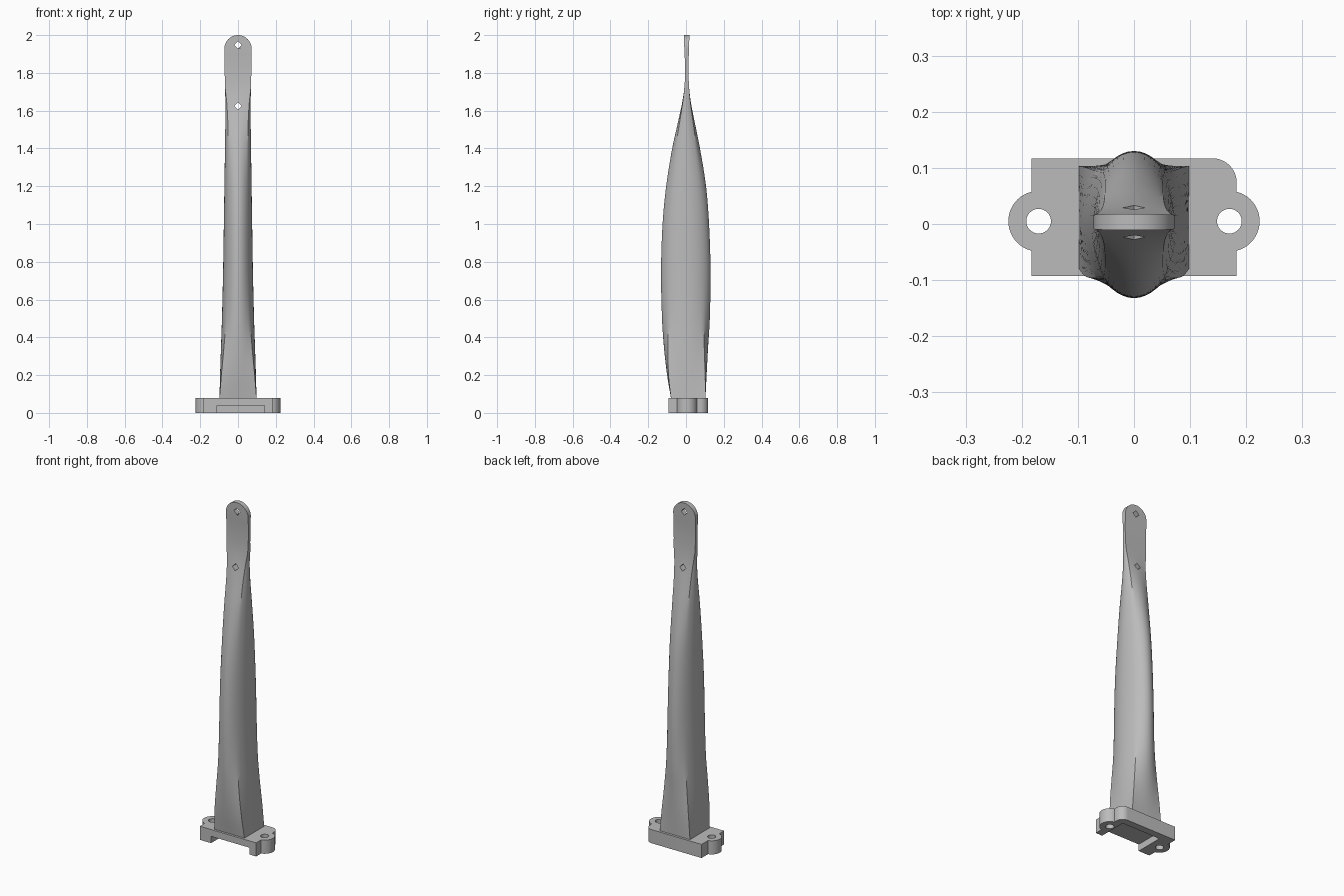
import bpy, bmesh
from math import sin, cos, pi, sqrt, radians, asin

cube = bpy.data.objects.get("Cube")
if cube:
    bpy.data.objects.remove(cube, do_unlink=True)

grey = bpy.data.materials.new("plain grey")
grey.use_nodes = True
grey.diffuse_color = (0.5, 0.5, 0.5, 1)
grey.node_tree.nodes["Principled BSDF"].inputs["Base Color"].default_value = (0.5, 0.5, 0.5, 1)


def make_object(name, bm):
    bmesh.ops.recalc_face_normals(bm, faces=bm.faces)
    mesh = bpy.data.meshes.new(name)
    bm.to_mesh(mesh)
    bm.free()
    obj = bpy.data.objects.new(name, mesh)
    bpy.context.collection.objects.link(obj)
    mesh.materials.append(grey)
    return obj


def prism(name, outline, z0, z1):
    bm = bmesh.new()
    face = bm.faces.new([bm.verts.new((x, y, z0)) for x, y in outline])
    top = bmesh.ops.extrude_face_region(bm, geom=[face])["geom"]
    bmesh.ops.translate(bm, vec=(0, 0, z1 - z0),
                        verts=[v for v in top if isinstance(v, bmesh.types.BMVert)])
    return make_object(name, bm)


def arc(cx, cy, r, a0, a1, n=20):
    return [(cx + r * cos(a0 + (a1 - a0) * i / n), cy + r * sin(a0 + (a1 - a0) * i / n))
            for i in range(n + 1)]


def cut(obj, cutter):
    cutter.hide_render = True
    cutter.hide_viewport = True
    mod = obj.modifiers.new(cutter.name, "BOOLEAN")
    mod.operation = "DIFFERENCE"
    mod.solver = "EXACT"
    mod.object = cutter


def apply_and_smooth(obj, cutters):
    bpy.ops.object.select_all(action="DESELECT")
    obj.select_set(True)
    bpy.context.view_layer.objects.active = obj
    for mod in list(obj.modifiers):
        bpy.ops.object.modifier_apply(modifier=mod.name)
    bpy.ops.object.shade_smooth_by_angle(angle=radians(30))
    for c in cutters:
        bpy.data.objects.remove(c, do_unlink=True)


# Mounting foot: plate with a round ear each side and one rounded corner
HALF, FRONT, BACK, THICK = 0.183, -0.093, 0.117, 0.08
EAR_X, EAR_Y, EAR_R = 0.17, 0.005, 0.054
bite = pi / 2 - asin((HALF - EAR_X) / EAR_R)
outline = [(-HALF, FRONT), (HALF, FRONT)]
outline += arc(EAR_X, EAR_Y, EAR_R, -bite, bite)
outline += arc(HALF - 0.043, BACK - 0.043, 0.043, 0, pi / 2, 10)
outline += [(-HALF, BACK)]
outline += arc(-EAR_X, EAR_Y, EAR_R, pi - bite, pi + bite)
foot = prism("mounting_foot", outline, 0, THICK)

# Bolt holes and the slot under the foot, open at the front
cutters = [prism("bolt_hole", arc(s * EAR_X, EAR_Y, 0.022, 0, 2 * pi, 32)[:-1], -0.1, 0.2)
           for s in (-1, 1)]
slot = [(-0.11, -0.2), (0.14, -0.2), (0.14, 0.075), (-0.11, 0.075)]
cutters.append(prism("foot_slot", slot, -0.1, 0.04))
for c in cutters:
    cut(foot, c)
apply_and_smooth(foot, cutters)


# Blade: lofted sections, square at the foot, oval in the middle, flat at the tip
# columns: height, half width, front y, back y, squareness
STATIONS = [
    (0.08, 0.098, -0.080, 0.103, 1.0),
    (0.20, 0.095, -0.100, 0.109, 0.75),
    (0.35, 0.090, -0.117, 0.117, 0.4),
    (0.50, 0.085, -0.127, 0.126, 0.12),
    (0.75, 0.079, -0.132, 0.130, 0.0),
    (1.00, 0.075, -0.124, 0.122, 0.0),
    (1.20, 0.072, -0.105, 0.106, 0.03),
    (1.40, 0.069, -0.073, 0.074, 0.15),
    (1.55, 0.067, -0.040, 0.044, 0.35),
    (1.65, 0.067, -0.019, 0.025, 0.65),
    (1.73, 0.069, -0.008, 0.016, 1.0),
    (1.83, 0.071, -0.005, 0.013, 1.0),
    (1.93, 0.072, -0.009, 0.016, 1.0),
    (2.00, 0.072, -0.011, 0.018, 1.0),
]
TIP_R = 0.072
TIP_Z = 2.0 - TIP_R


def section_at(z):
    # smooth interpolation through the stations
    k = max(i for i in range(len(STATIONS) - 1) if STATIONS[i][0] <= z)
    p = [STATIONS[min(max(k + j, 0), len(STATIONS) - 1)] for j in (-1, 0, 1, 2)]
    h = p[2][0] - p[1][0]
    t = (z - p[1][0]) / h
    out = []
    for c in range(1, 5):
        m0 = (p[2][c] - p[0][c]) / (p[2][0] - p[0][0]) * h
        m1 = (p[3][c] - p[1][c]) / (p[3][0] - p[1][0]) * h
        out.append((2*t**3 - 3*t*t + 1) * p[1][c] + (t**3 - 2*t*t + t) * m0
                   + (3*t*t - 2*t**3) * p[2][c] + (t**3 - t*t) * m1)
    if z > TIP_Z:
        out[0] = max(sqrt(max(TIP_R**2 - (z - TIP_Z)**2, 0)), 0.003)
    return out


heights = [THICK + (TIP_Z - THICK) * i / 72 for i in range(72)]
heights += [TIP_Z + TIP_R * sin(pi / 2 * i / 16) for i in range(17)]
SIDES = 48
bm = bmesh.new()
rings = []
for z in heights:
    w, y0, y1, square = section_at(min(z, 1.9999))
    square = min(max(square, 0), 1)
    ring = []
    for i in range(SIDES):
        a = 2 * pi * i / SIDES
        c, s = cos(a), sin(a)
        scale = (1 - square) + square / max(abs(c), abs(s))
        ring.append(bm.verts.new((w * c * scale,
                                  (y0 + y1) / 2 + (y1 - y0) / 2 * s * scale, z)))
    rings.append(ring)
for lo, hi in zip(rings, rings[1:]):
    for i in range(SIDES):
        j = (i + 1) % SIDES
        bm.faces.new((lo[i], lo[j], hi[j], hi[i]))
bm.faces.new(rings[0])
bm.faces.new(rings[-1])
blade = make_object("blade", bm)

# Diamond pin holes near the tip
pins = []
for z in (1.625, 1.948):
    pin = prism("pin_hole", arc(0, 0, 0.02, 0, 2 * pi, 4)[:-1], -0.3, 0.3)
    pin.rotation_euler.x = pi / 2
    pin.location.z = z
    pins.append(pin)
bpy.context.view_layer.update()
for pin in pins:
    cut(blade, pin)
apply_and_smooth(blade, pins)
